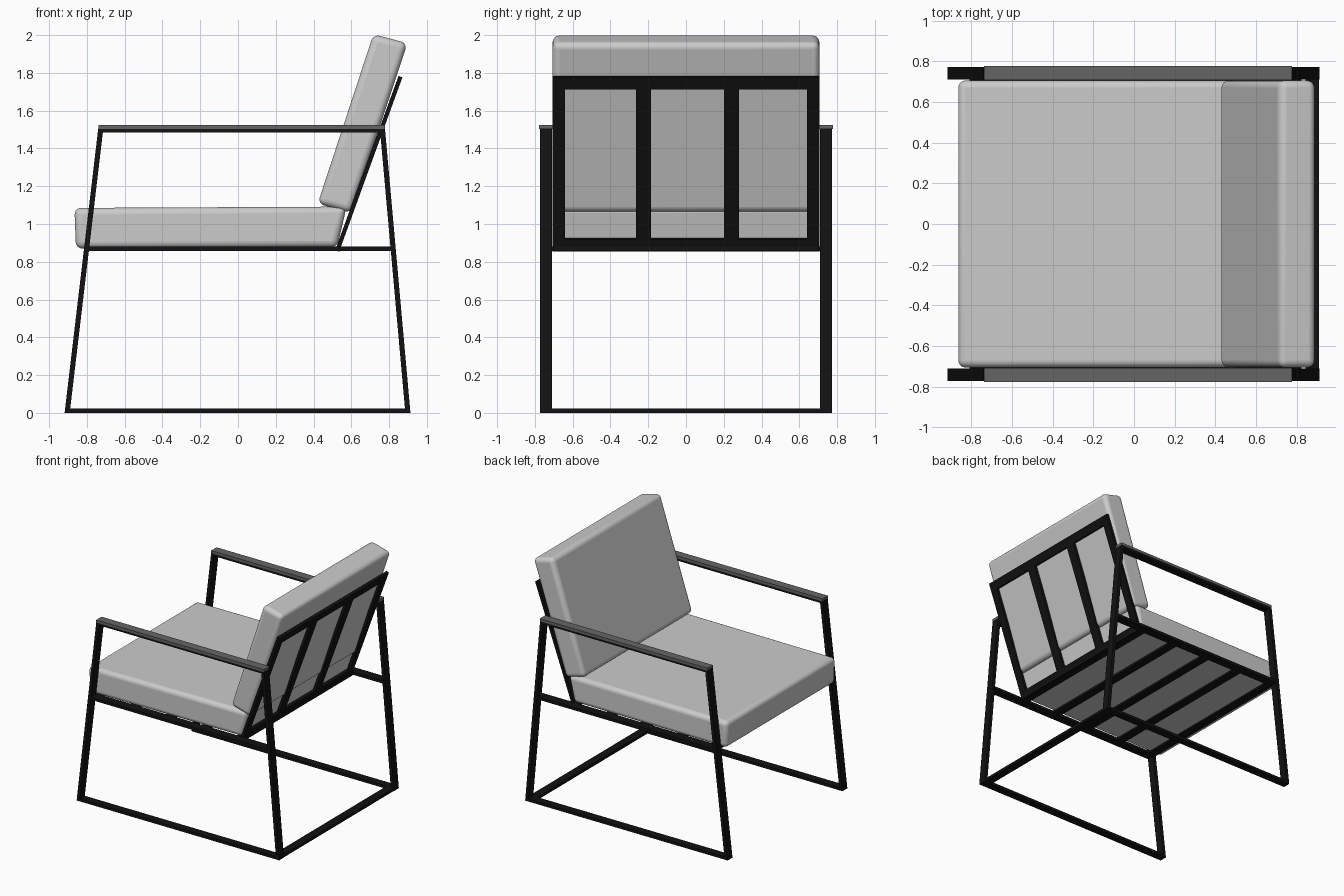
import bpy, bmesh
from mathutils import Vector

if "Cube" in bpy.data.objects:
    bpy.data.objects.remove(bpy.data.objects["Cube"])

black = bpy.data.materials.new("black_metal")
black.diffuse_color = (0.006, 0.006, 0.006, 1)
black.use_nodes = True
black.node_tree.nodes["Principled BSDF"].inputs["Base Color"].default_value = black.diffuse_color
dark_grey = bpy.data.materials.new("dark_grey_wood")
dark_grey.diffuse_color = (0.13, 0.13, 0.13, 1)
dark_grey.use_nodes = True
dark_grey.node_tree.nodes["Principled BSDF"].inputs["Base Color"].default_value = dark_grey.diffuse_color


def prism(name, profile, y0, y1, mat=None, mirror=False):
    """Extrude an (x, z) profile from y0 to y1; optionally mirror across y."""
    bm = bmesh.new()
    face = bm.faces.new([bm.verts.new((x, y0, z)) for x, z in profile])
    ext = bmesh.ops.extrude_face_region(bm, geom=[face])["geom"]
    verts = [v for v in ext if isinstance(v, bmesh.types.BMVert)]
    bmesh.ops.translate(bm, verts=verts, vec=(0, y1 - y0, 0))
    bmesh.ops.recalc_face_normals(bm, faces=bm.faces)
    mesh = bpy.data.meshes.new(name)
    bm.to_mesh(mesh)
    bm.free()
    ob = bpy.data.objects.new(name, mesh)
    bpy.context.collection.objects.link(ob)
    if mat:
        mesh.materials.append(mat)
    if mirror:
        mod = ob.modifiers.new("mirror", "MIRROR")
        mod.use_axis = (False, True, False)
    return ob


def box(name, x0, x1, y0, y1, z0, z1, mat=black, mirror=False):
    return prism(name, [(x0, z0), (x1, z0), (x1, z1), (x0, z1)], y0, y1, mat, mirror)


def cushion(name, profile, half_width):
    """Soft slab: bevelled profile with a rounded, smooth edge."""
    ob = prism(name, profile, -half_width, half_width)
    bev = ob.modifiers.new("round", "BEVEL")
    bev.width = 0.035
    bev.segments = 5
    bpy.context.view_layer.objects.active = ob
    ob.select_set(True)
    bpy.ops.object.shade_smooth_by_angle()
    ob.select_set(False)
    return ob


# Side frames: slanted legs, floor runners, arm rails and seat rails
Y0, Y1 = 0.71, 0.773
prism("front_leg", [(-0.918, 0), (-0.891, 0), (-0.713, 1.505), (-0.74, 1.505)], Y0, Y1, black, True)
prism("rear_leg", [(0.886, 0), (0.913, 0), (0.778, 1.505), (0.751, 1.505)], Y0, Y1, black, True)
box("floor_runner", -0.905, 0.9, Y0, Y1, 0, 0.022, mirror=True)
box("arm_rail", -0.73, 0.77, Y0, Y1, 1.485, 1.505, mirror=True)
box("seat_rail", -0.81, 0.825, Y0 - 0.01, Y1, 0.857, 0.88, mirror=True)
box("armrest", -0.738, 0.778, 0.708, 0.777, 1.503, 1.525, dark_grey, True)

# Rear floor bar
box("rear_floor_bar", 0.845, 0.911, -Y0, Y0, 0, 0.022)

# Seat slats running side to side
for i in range(5):
    x = -0.77 + i * 0.322
    box(f"seat_slat_{i + 1}", x - 0.035, x + 0.035, -Y0, Y0, 0.857, 0.88)

# Backrest frame: flat bars lying on one slanted plane
low, high = Vector((0.525, 0.857)), Vector((0.86, 1.78))
axis = high - low
normal = Vector((axis.y, -axis.x)).normalized() * 0.011


def back_bar(name, t0, t1, y0, y1, mirror=False):
    a, b = low + axis * t0, low + axis * t1
    return prism(name, [a + normal, b + normal, b - normal, a - normal], y0, y1, black, mirror)


back_bar("back_side_bar", 0, 1, 0.64, 0.706, True)
back_bar("back_bottom_bar", 0, 0.07, -0.64, 0.64)
back_bar("back_top_bar", 0.93, 1, -0.64, 0.64)
back_bar("back_slat_left", 0.07, 0.93, -0.265, -0.185)
back_bar("back_slat_right", 0.07, 0.93, 0.2, 0.28)

# Cushions
cushion("seat_cushion", [(-0.858, 0.87), (0.525, 0.876), (0.575, 1.092), (-0.866, 1.085)], 0.706)
cushion("back_cushion", [(0.422, 1.108), (0.598, 1.058), (0.897, 1.957), (0.717, 2.005)], 0.706)
